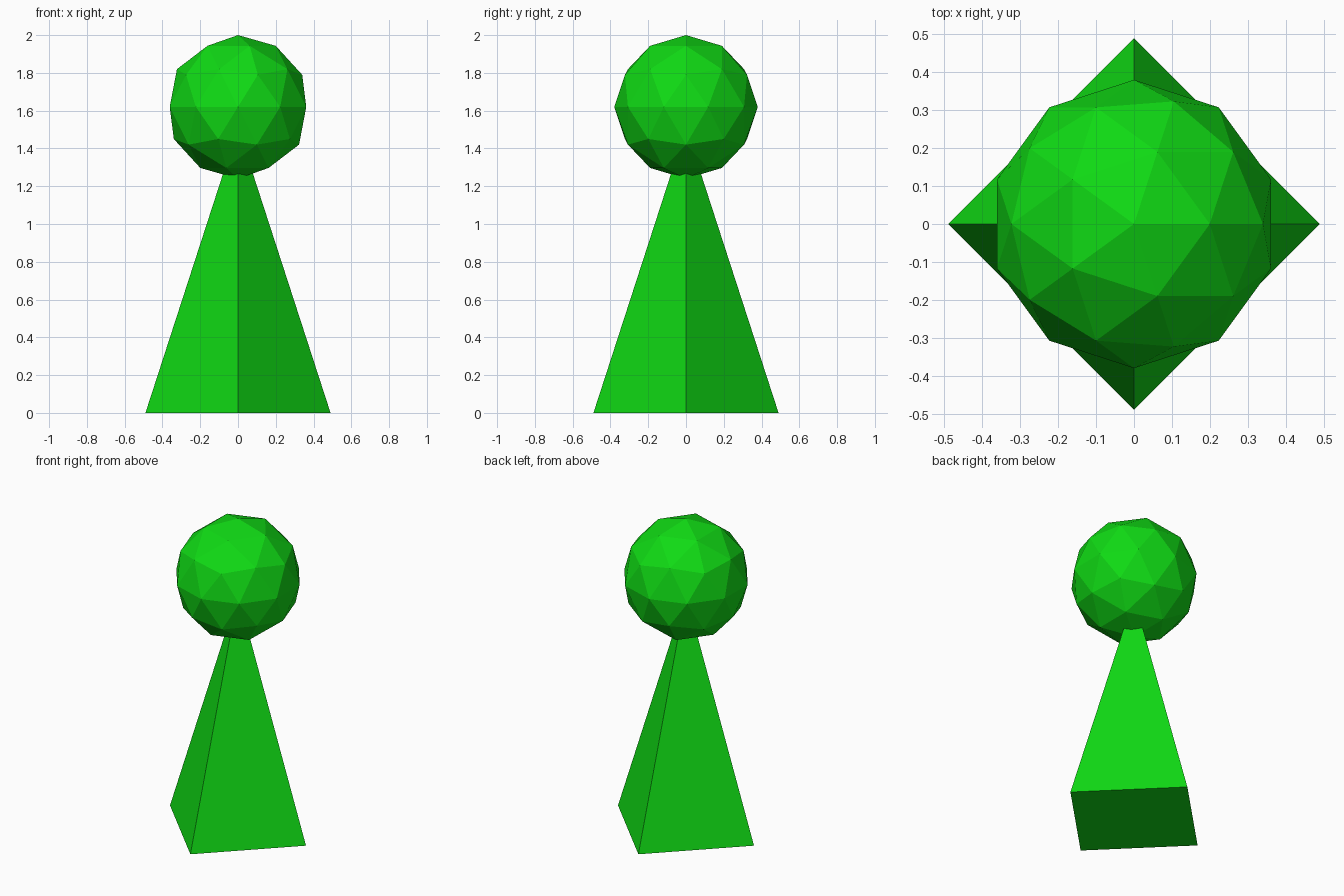
import bpy

if "Cube" in bpy.data.objects:
    bpy.data.objects.remove(bpy.data.objects["Cube"])

green = bpy.data.materials.new("green")
green.diffuse_color = (0.005, 0.7, 0.007, 1)
green.use_nodes = True
green.node_tree.nodes["Principled BSDF"].inputs["Base Color"].default_value = green.diffuse_color

HEAD_RADIUS = 0.38
BODY_RADIUS = 0.49
BODY_HEIGHT = 1.51


def finish(name):
    obj = bpy.context.object
    obj.name = name
    obj.data.materials.append(green)
    return obj


# Body: tall four-sided pyramid with corners on the axes, tip inside the head
bpy.ops.mesh.primitive_cone_add(vertices=4, radius1=BODY_RADIUS, radius2=0,
                                depth=BODY_HEIGHT, location=(0, 0, BODY_HEIGHT / 2))
finish("body")

# Head: faceted ball reaching z = 2
bpy.ops.mesh.primitive_ico_sphere_add(subdivisions=2, radius=HEAD_RADIUS,
                                      location=(0, 0, 2 - HEAD_RADIUS))
finish("head")
